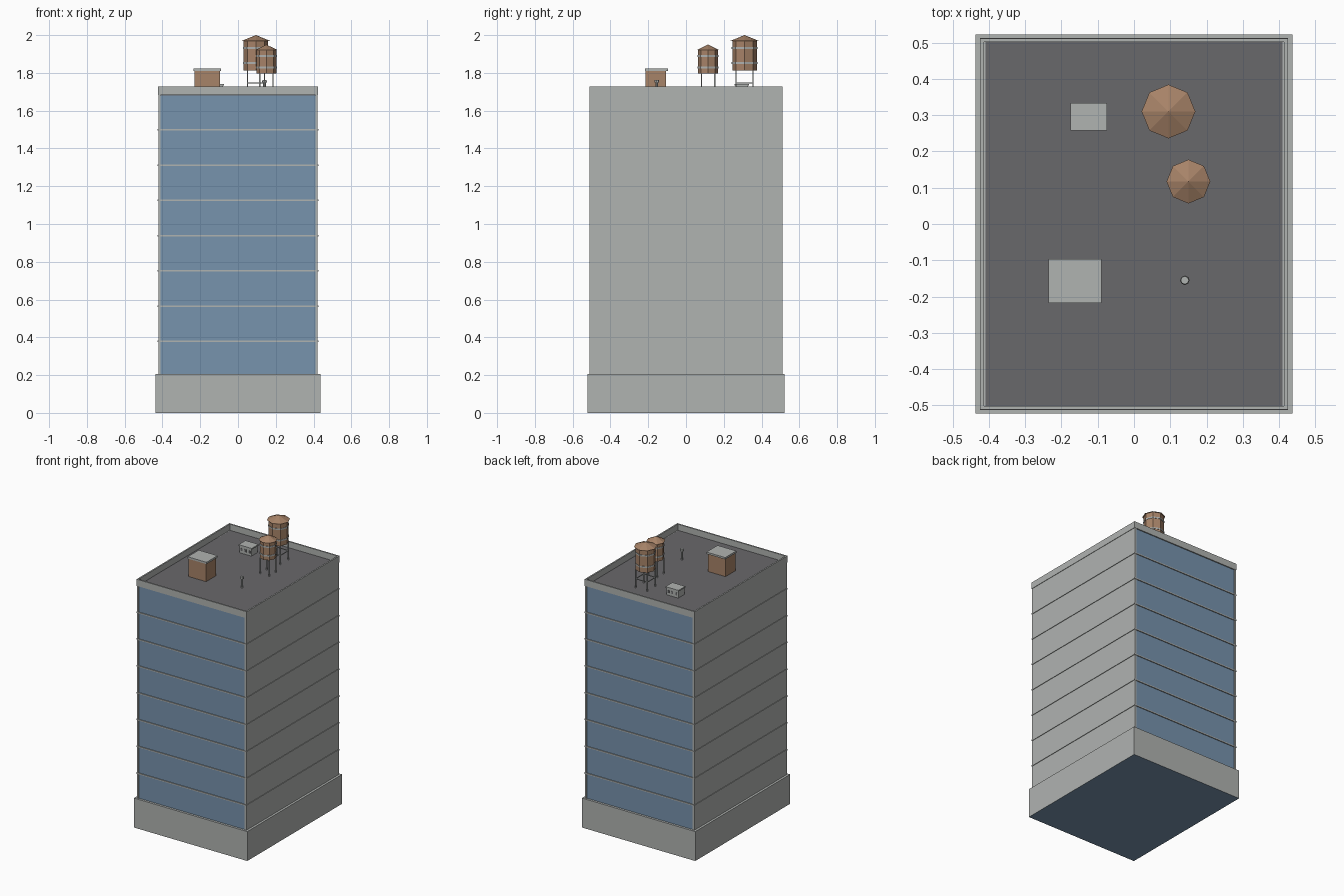
import bpy, bmesh, math
from mathutils import Vector

cube = bpy.data.objects.get("Cube")
if cube:
    bpy.data.objects.remove(cube, do_unlink=True)


def material(name, rgb):
    lin = [((c / 255 + 0.055) / 1.055) ** 2.4 for c in rgb] + [1.0]
    m = bpy.data.materials.new(name)
    m.use_nodes = True
    m.diffuse_color = lin
    m.node_tree.nodes["Principled BSDF"].inputs["Base Color"].default_value = lin
    return m


CONCRETE = material("concrete grey", (176, 179, 177))
GLASS = material("blue glass", (119, 147, 173))
ROOFING = material("dark roofing", (105, 104, 107))
WOOD = material("brown wood", (167, 131, 104))


def finish(name, bm, *mats):
    bmesh.ops.recalc_face_normals(bm, faces=bm.faces)
    mesh = bpy.data.meshes.new(name)
    bm.to_mesh(mesh)
    bm.free()
    for m in mats:
        mesh.materials.append(m)
    ob = bpy.data.objects.new(name, mesh)
    bpy.context.collection.objects.link(ob)
    return ob


def add_box(bm, lo, hi):
    lo, hi = Vector(lo), Vector(hi)
    verts = bmesh.ops.create_cube(bm, size=1)["verts"]
    for v in verts:
        v.co = (lo + hi) / 2 + v.co * (hi - lo)


def box(name, lo, hi, *mats):
    bm = bmesh.new()
    add_box(bm, lo, hi)
    return finish(name, bm, *mats)


def block(name, x, y, z0, z1, *mats):
    return box(name, (-x, -y, z0), (x, y, z1), *mats)


def ring_box(bm, x, y, t, z0, z1):
    # Four walls around a rectangle
    for s in (-1, 1):
        add_box(bm, (-x, s * (y - t / 2) - t / 2, z0), (x, s * (y - t / 2) + t / 2, z1))
        add_box(bm, (s * (x - t / 2) - t / 2, t - y, z0), (s * (x - t / 2) + t / 2, y - t, z1))


def prism(name, x, y, z0, z1, r0, r1, mat, sides=8):
    # Tapered column with corners on the axes
    bm = bmesh.new()
    bmesh.ops.create_cone(bm, cap_ends=True, segments=sides, radius1=r0, radius2=r1, depth=z1 - z0)
    bmesh.ops.translate(bm, verts=bm.verts, vec=(x, y, (z0 + z1) / 2))
    return finish(name, bm, mat)


# Plinth, with the underside in glass colour
base = block("base", 0.437, 0.522, 0, 0.205, CONCRETE, GLASS)
for f in base.data.polygons:
    f.material_index = int(f.normal.z < -0.5)

# Glazed tower clad by two solid side walls
DECK, RIM = 1.685, 1.728
block("glass_tower", 0.419, 0.506, 0.205, DECK - 0.005, GLASS)
for side, s in (("left", 1), ("right", -1)):
    a, b = sorted((s * 0.409, s * 0.421))
    box(side + "_side_wall", (a, -0.51, 0.205), (b, 0.51, DECK), CONCRETE)

# Floor bands
bm = bmesh.new()
for i in range(7):
    z = 0.378 + i * 0.1867
    ring_box(bm, 0.425, 0.512, 0.02, z - 0.004, z + 0.004)
finish("floor_bands", bm, CONCRETE)

# Roof deck and parapet
block("roof_deck", 0.416, 0.502, DECK - 0.005, DECK, ROOFING)
bm = bmesh.new()
ring_box(bm, 0.424, 0.511, 0.01, DECK - 0.003, RIM)
finish("parapet", bm, CONCRETE)

# Stair house
box("stair_house", (-0.23, -0.214, DECK), (-0.096, -0.106, 1.81), WOOD)
box("stair_house_roof", (-0.235, -0.218, 1.81), (-0.09, -0.096, 1.823), CONCRETE)

# Air conditioner with dark louvres
box("air_conditioner", (-0.17, 0.262, DECK), (-0.08, 0.328, 1.733), CONCRETE)
box("air_conditioner_lid", (-0.175, 0.257, 1.733), (-0.075, 0.333, 1.742), CONCRETE)
bm = bmesh.new()
for i in range(3):
    x = -0.155 + i * 0.03
    add_box(bm, (x - 0.006, 0.26, 1.702), (x + 0.006, 0.33, 1.72))
finish("air_conditioner_louvres", bm, ROOFING)

# Vent pipe
prism("vent_pipe", 0.14, -0.155, DECK, 1.75, 0.007, 0.007, CONCRETE)
prism("vent_cap", 0.14, -0.155, 1.748, 1.762, 0.013, 0.011, CONCRETE)


def water_tank(name, x, y, r, z0, z1, apex, leg):
    prism(name + "_barrel", x, y, z0, z1, r, r, WOOD)
    prism(name + "_roof", x, y, z1, apex, r * 1.14, 0, WOOD)
    for i, t in enumerate((0.25, 0.75)):
        z = z0 + (z1 - z0) * t
        prism(f"{name}_hoop_{i + 1}", x, y, z - 0.005, z + 0.005, r + 0.003, r + 0.003, CONCRETE)
    # Four legs
    bm = bmesh.new()
    w = 0.0035
    for sx in (-leg, leg):
        for sy in (-leg, leg):
            add_box(bm, (x + sx - w, y + sy - w, DECK), (x + sx + w, y + sy + w, z0))
    finish(name + "_legs", bm, CONCRETE)


water_tank("large_tank", 0.095, 0.31, 0.065, 1.813, 1.97, 2.0, 0.045)
water_tank("small_tank", 0.15, 0.117, 0.053, 1.797, 1.92, 1.95, 0.035)

# Cross braces between the large tank's legs
bm = bmesh.new()
ring_box(bm, 0.047, 0.047, 0.004, 1.745, 1.75)
bmesh.ops.translate(bm, verts=bm.verts, vec=(0.095, 0.31, 0))
finish("large_tank_braces", bm, CONCRETE)
